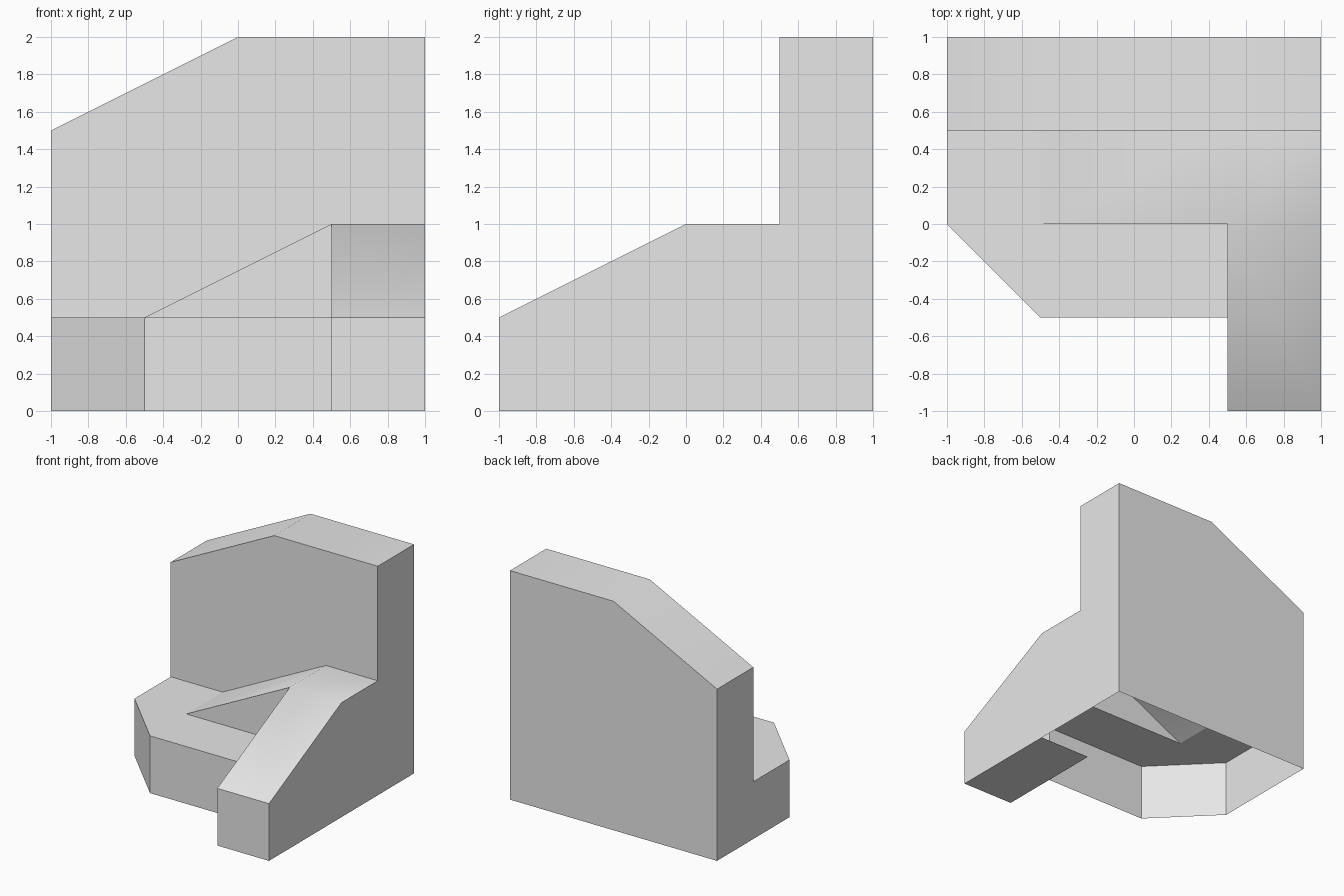
import bpy
import bmesh
from math import radians
from mathutils import Vector

cube = bpy.data.objects.get("Cube")
if cube:
    bpy.data.objects.remove(cube, do_unlink=True)

grey = bpy.data.materials.new("plain grey")
grey.use_nodes = True
colour = (0.8, 0.8, 0.8, 1)
grey.diffuse_color = colour
grey.node_tree.nodes["Principled BSDF"].inputs["Base Color"].default_value = colour


def panel(profile, axis, at):
    """One flat polygon lying across an axis at a given position."""
    points = []
    for p in profile:
        co = list(p)
        co.insert("xyz".index(axis), at)
        points.append(Vector(co))
    return points


def band(path, axis, lo, hi):
    """Strip of quads: a path swept along an axis."""
    a, b = panel(path, axis, lo), panel(path, axis, hi)
    return [[a[i], a[i + 1], b[i + 1], b[i]] for i in range(len(path) - 1)]


def shell(name, inside, faces):
    """Open shell of polygons, each facing away from the inside point."""
    bm = bmesh.new()
    for points in faces:
        face = bm.faces.new([bm.verts.new(p) for p in points])
        face.normal_update()
        if face.normal.dot(points[0] - Vector(inside)) < 0:
            face.normal_flip()
    bmesh.ops.remove_doubles(bm, verts=bm.verts, dist=0.0001)
    mesh = bpy.data.meshes.new(name)
    bm.to_mesh(mesh)
    bm.free()
    mesh.materials.append(grey)
    obj = bpy.data.objects.new(name, mesh)
    bpy.context.collection.objects.link(obj)
    bpy.ops.object.select_all(action="DESELECT")
    obj.select_set(True)
    bpy.context.view_layer.objects.active = obj
    bpy.ops.object.shade_smooth_by_angle(angle=radians(30))
    return obj


# Tall back wall with a sloping top, open underneath
crest = [(1, 2), (0, 2), (-1, 1.5)]
wall = [(1, 0)] + crest + [(-1, 0)]
wall_front = crest + [(-1, 0.5), (-0.5, 0.5), (0.5, 1), (1, 1)]
shell("back_wall", (0, 0.75, 1.2),
      band(wall, "y", 0.5, 1)
      + [panel(wall, "y", 1), panel(wall_front, "y", 0.5)])

# Low platform with a chamfered corner, hollow below
rim = [(-1, 0.5), (-1, 0), (-0.5, -0.5), (0.5, -0.5)]
platform_top = rim + [(0.5, 0), (-0.5, 0), (-0.5, 0.5)]
shell("platform", (0, 0.2, 0.1),
      band(rim, "z", 0, 0.5) + [panel(platform_top, "z", 0.5)])

# Side wing with a sloping front, and the ramp that climbs to it
ramp = [(-0.5, 0.5), (0.5, 1), (1, 1)]
riser = [(-0.5, 0.5), (0.5, 1), (0.5, 0.5)]
wing = [(0, 1), (-1, 0.5), (-1, 0), (0, 0)]
wing_outer = [(0.5, 0), (0.5, 1), (0, 1), (-1, 0.5), (-1, 0), (0, 0)]
wing_inner = [(-1, 0), (-1, 0.5), (0, 1), (0, 0.5), (-0.5, 0.5), (-0.5, 0)]
shell("wing_and_ramp", (0.75, 0.1, 0.4),
      band(ramp, "y", 0, 0.5) + band(wing, "x", 0.5, 1)
      + [panel(riser, "y", 0), panel(wing_outer, "x", 1),
         panel(wing_inner, "x", 0.5)])
